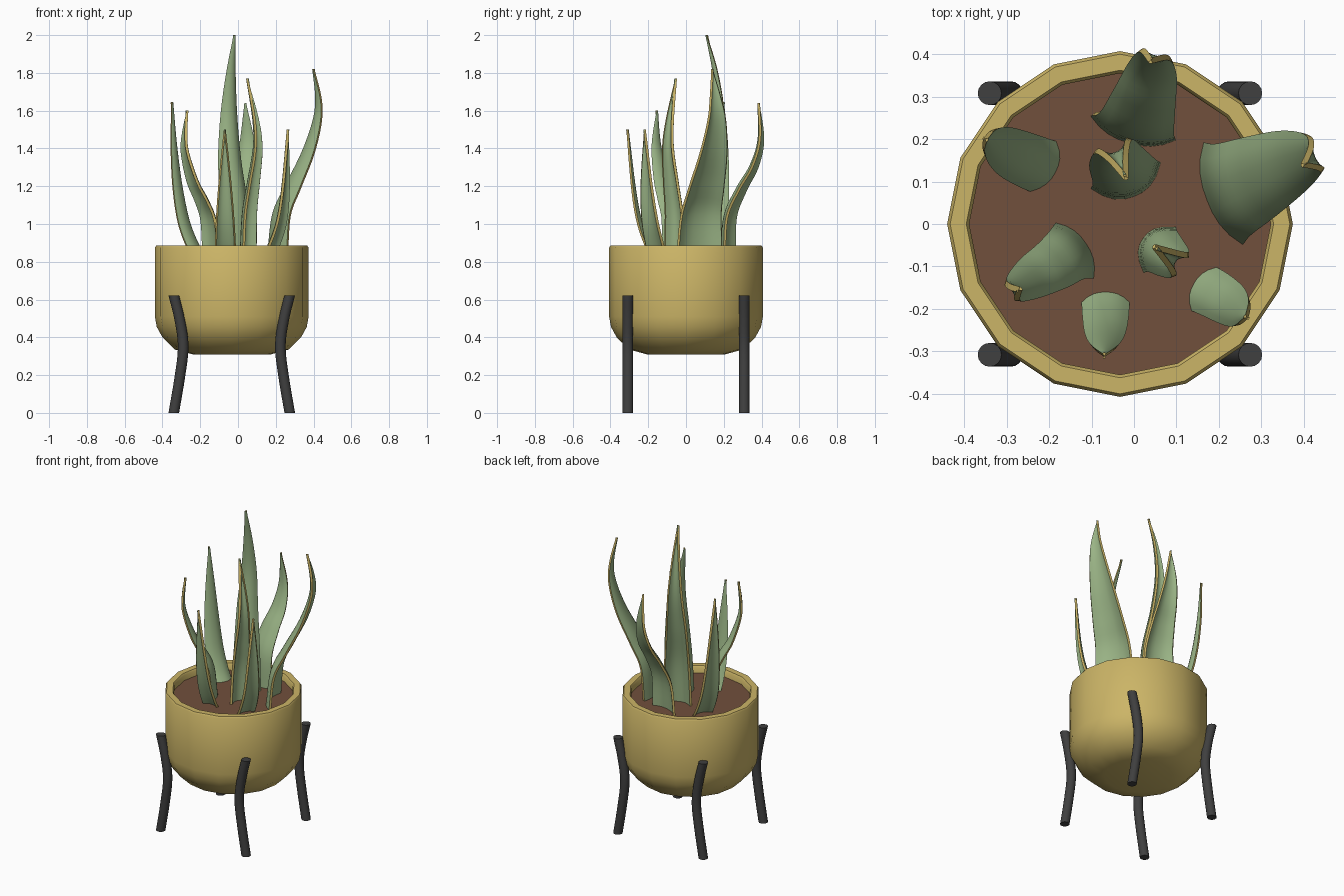
import bpy, bmesh, math
from mathutils import Vector

if "Cube" in bpy.data.objects:
    bpy.data.objects.remove(bpy.data.objects["Cube"])


def material(name, rgb):
    m = bpy.data.materials.new(name)
    m.diffuse_color = (*rgb, 1)
    m.use_nodes = True
    m.node_tree.nodes["Principled BSDF"].inputs["Base Color"].default_value = m.diffuse_color
    return m


YELLOW = material("mustard", (0.60, 0.46, 0.135))
SOIL = material("soil_brown", (0.165, 0.08, 0.045))
GREEN = material("leaf_green", (0.32, 0.45, 0.235))
BLACK = material("charcoal", (0.05, 0.05, 0.05))
CX = -0.033  # pot axis


def finish(name, bm, mats, angle=40):
    bmesh.ops.recalc_face_normals(bm, faces=bm.faces)
    me = bpy.data.meshes.new(name)
    bm.to_mesh(me)
    bm.free()
    ob = bpy.data.objects.new(name, me)
    bpy.context.collection.objects.link(ob)
    for m in mats:
        me.materials.append(m)
    bpy.ops.object.select_all(action='DESELECT')
    ob.select_set(True)
    bpy.context.view_layer.objects.active = ob
    bpy.ops.object.shade_smooth_by_angle(angle=math.radians(angle))
    return ob


def lathe(name, profile, sides, mat):
    bm = bmesh.new()
    rings = [[bm.verts.new((CX + r * math.cos(2 * math.pi * i / sides),
                            r * math.sin(2 * math.pi * i / sides), z))
              for i in range(sides)] for r, z in profile]
    for a, b in zip(rings, rings[1:]):
        for i in range(sides):
            j = (i + 1) % sides
            bm.faces.new((a[i], a[j], b[j], b[i]))
    bm.faces.new(rings[0])
    bm.faces.new(rings[-1])
    return finish(name, bm, [mat])


def spline(pts, n):
    """Catmull-Rom through the points, n samples per span."""
    p = [Vector(q) for q in pts]
    p = [2 * p[0] - p[1]] + p + [2 * p[-1] - p[-2]]
    out = []
    for i in range(1, len(p) - 2):
        a, b, c, d = p[i - 1:i + 3]
        for k in range(n):
            t = k / n
            out.append(0.5 * (2 * b + (c - a) * t + (2 * a - 5 * b + 4 * c - d) * t * t
                              + (3 * b - a - 3 * c + d) * t ** 3))
    return out + [p[-2]]


# Pot with a 16-sided wall, rounded base and thick rim
lathe("pot", [(0.2, 0.308), (0.30, 0.335), (0.367, 0.40), (0.397, 0.455), (0.407, 0.51),
              (0.407, 0.875), (0.400, 0.885), (0.362, 0.885), (0.355, 0.875), (0.355, 0.80)],
      16, YELLOW)
lathe("soil", [(0.356, 0.805), (0.356, 0.84)], 16, SOIL)

# Four bowed legs
for sx in (-1, 1):
    for sy in (-1, 1):
        path = spline([(CX + sx * 0.307, sy * 0.308, 0.0), (CX + sx * 0.275, sy * 0.308, 0.19),
                       (CX + sx * 0.257, sy * 0.308, 0.35), (CX + sx * 0.275, sy * 0.308, 0.49),
                       (CX + sx * 0.307, sy * 0.308, 0.622)], 4)
        bm = bmesh.new()
        rings = [[bm.verts.new((p.x + 0.028 * math.cos(math.pi * i / 8),
                                p.y + 0.028 * math.sin(math.pi * i / 8), p.z))
                  for i in range(16)] for p in path]
        for a, b in zip(rings, rings[1:]):
            for i in range(16):
                j = (i + 1) % 16
                bm.faces.new((a[i], a[j], b[j], b[i]))
        bm.faces.new(rings[0])
        bm.faces.new(rings[-1])
        finish("%s_%s_leg" % ("front" if sy < 0 else "back", "left" if sx < 0 else "right"),
               bm, [BLACK])


def leaf(name, side, width, depth, pts):
    """Tapering blade whose edges curl outward, with yellow rims."""
    side = Vector((*side, 0)).normalized()
    path = spline(pts, 5)
    n, cols = len(path) - 1, 8
    z0, z1 = path[0].z, path[-1].z
    bm = bmesh.new()
    rows = []
    for k, p in enumerate(path):
        tan = path[min(k + 1, n)] - path[max(k - 1, 0)]
        out = side.cross(tan).normalized()
        t = (p.z - z0) / (z1 - z0)
        w = max(1 - t ** 1.6, 0.012)
        rows.append([])
        for c in range(cols + 1):
            u = 2 * c / cols - 1
            q = p + side * (u * width * 0.5 * w) + out * (depth * w * (abs(u) ** 2.5 - 0.1))
            rows[-1].append(bm.verts.new(q))
    for a, b in zip(rows, rows[1:]):
        for c in range(cols):
            bm.faces.new((a[c], a[c + 1], b[c + 1], b[c]))
    ob = finish(name, bm, [GREEN, YELLOW], 60)
    mod = ob.modifiers.new("thickness", 'SOLIDIFY')
    mod.thickness = 0.014
    mod.offset = 0
    mod.material_offset_rim = 1
    bpy.ops.object.modifier_apply(modifier=mod.name)
    bpy.ops.object.shade_smooth_by_angle(angle=math.radians(45))


# Leaves: side direction is chosen so that side x up points away from the plant's middle
leaf("back_leaf", (-0.21, 0.06), 0.20, 0.035,
     [(-0.01, 0.20, 0.82), (0.0, 0.215, 1.04), (0.02, 0.28, 1.19), (0.04, 0.35, 1.31),
      (0.047, 0.39, 1.45), (0.04, 0.385, 1.64)])
leaf("tall_leaf", (-0.135, -0.05), 0.165, 0.05,
     [(-0.005, 0.075, 0.82), (-0.01, 0.09, 1.1), (-0.035, 0.135, 1.35),
      (-0.042, 0.165, 1.58), (-0.035, 0.15, 1.8), (-0.02, 0.11, 2.0)])
leaf("right_leaf", (-0.09, 0.235), 0.25, 0.04,
     [(0.18, 0.06, 0.82), (0.205, 0.07, 1.05), (0.27, 0.10, 1.2), (0.355, 0.14, 1.38),
      (0.41, 0.16, 1.55), (0.42, 0.155, 1.67), (0.40, 0.14, 1.82)])
leaf("left_leaf", (-0.055, -0.105), 0.125, 0.025,
     [(-0.183, 0.122, 0.82), (-0.23, 0.14, 0.9), (-0.275, 0.16, 1.02), (-0.31, 0.18, 1.2),
      (-0.335, 0.195, 1.42), (-0.35, 0.20, 1.645)])
leaf("front_left_leaf", (0.085, -0.125), 0.15, 0.03,
     [(-0.12, -0.05, 0.82), (-0.14, -0.06, 1.02), (-0.18, -0.09, 1.13), (-0.23, -0.12, 1.23),
      (-0.275, -0.15, 1.38), (-0.28, -0.157, 1.48), (-0.27, -0.155, 1.6)])
leaf("inner_leaf", (0.07, 0.10), 0.12, 0.045,
     [(0.03, -0.04, 0.82), (0.04, -0.045, 1.05), (0.065, -0.065, 1.22), (0.093, -0.085, 1.4),
      (0.088, -0.08, 1.55), (0.05, -0.055, 1.77)])
leaf("front_leaf", (1, 0), 0.105, 0.02,
     [(-0.067, -0.16, 0.82), (-0.067, -0.205, 0.91), (-0.068, -0.245, 1.03),
      (-0.069, -0.275, 1.2), (-0.07, -0.31, 1.5)])
leaf("front_right_leaf", (0.055, 0.095), 0.11, 0.022,
     [(0.14, -0.14, 0.82), (0.18, -0.16, 0.9), (0.22, -0.185, 1.02), (0.245, -0.205, 1.2),
      (0.265, -0.22, 1.5)])
